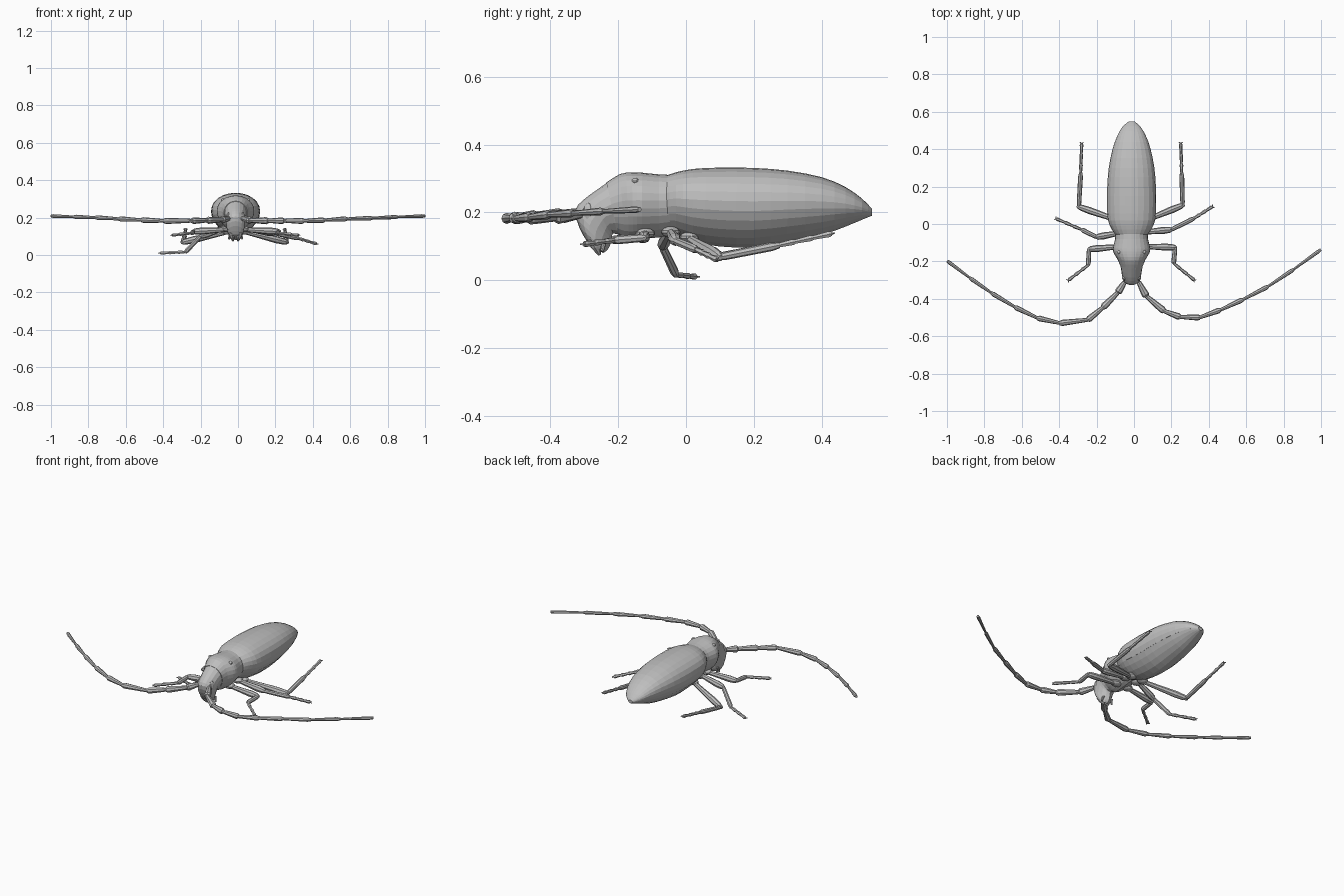
import bpy, bmesh
from math import cos, sin, pi, radians
from mathutils import Vector

if "Cube" in bpy.data.objects:
    bpy.data.objects.remove(bpy.data.objects["Cube"], do_unlink=True)

CX = -0.013  # body axis
shell = bpy.data.materials.new("beetle grey")
shell.use_nodes = True
shell.diffuse_color = (0.52, 0.52, 0.52, 1)
shell.node_tree.nodes["Principled BSDF"].inputs["Base Color"].default_value = (0.52, 0.52, 0.52, 1)


def finish(name, bm):
    bmesh.ops.recalc_face_normals(bm, faces=bm.faces)
    mesh = bpy.data.meshes.new(name)
    bm.to_mesh(mesh)
    bm.free()
    mesh.materials.append(shell)
    bpy.context.scene.collection.objects.link(bpy.data.objects.new(name, mesh))


def skin(bm, loops):
    """Bridge successive closed loops of points and cap both ends."""
    rows = [[bm.verts.new(p) for p in loop] for loop in loops]
    n = len(rows[0])
    for a, b in zip(rows, rows[1:]):
        for i in range(n):
            j = (i + 1) % n
            bm.faces.new((a[i], a[j], b[j], b[i]))
    bm.faces.new(rows[0])
    bm.faces.new(rows[-1])


def refine(rings, steps=2):
    """Smoothly add rings between the given ones."""
    v = [Vector(r) for r in rings]
    out = []
    for i in range(len(v) - 1):
        p, a, b, q = v[max(i - 1, 0)], v[i], v[i + 1], v[min(i + 2, len(v) - 1)]
        for k in range(steps):
            t = k / steps
            out.append(a + t / 2 * ((b - p) + t * (2 * p - 5 * a + 4 * b - q + t * (3 * a - p - 3 * b + q))))
    return out + [v[-1]]


def section(ring, angles, scale=1.0, side=1):
    """Egg-shaped slice between a top point and a bottom point."""
    yt, zt, yb, zb, w = ring
    top, low = Vector((CX, yt, zt)), Vector((CX, yb, zb))
    mid = (top + low) / 2
    pts = []
    for a in angles:
        f = max((1 + sin(a)) / 2, 0) ** 0.78
        p = low.lerp(top, f) + Vector((side * w * cos(a), 0, 0))
        pts.append(mid + (p - mid) * scale)
    return pts


def hull(name, rings, n=24, scale=1.0):
    bm = bmesh.new()
    angles = [2 * pi * i / n + pi / 2 for i in range(n)]
    skin(bm, [section(r, angles, scale) for r in refine(rings)])
    finish(name, bm)


def tube(bm, a, b, profile, n=8):
    """Tapered tube from a to b; profile holds (fraction, radius)."""
    a, b = Vector(a), Vector(b)
    u = (b - a).cross(Vector((0, 0, 1))).normalized()
    v = (b - a).normalized().cross(u)
    skin(bm, [[a.lerp(b, t) + r * (cos(2 * pi * i / n) * u + sin(2 * pi * i / n) * v)
               for i in range(n)] for t, r in profile])


def ball(name, loc, size):
    bm = bmesh.new()
    bmesh.ops.create_uvsphere(bm, u_segments=10, v_segments=7, radius=1)
    for v in bm.verts:
        v.co = Vector(loc) + Vector(v.co[i] * size[i] for i in range(3))
    finish(name, bm)


# Abdomen and the two thin wing covers wrapped over it
trunk = [(-.06, .308, .138, .084), (-.03, .318, .133, .105), (.02, .328, .112, .126),
         (.1, .332, .098, .131), (.2, .331, .095, .13), (.3, .323, .11, .122),
         (.4, .304, .132, .102), (.47, .275, .157, .077), (.52, .24, .178, .048),
         (.549, .21, .19, .014)]
trunk = [(y, zt, y, zb, w) for y, zt, zb, w in trunk]
hull("abdomen", trunk, scale=0.99)
arc = [radians(-30 + 15 * i) for i in range(9)]
for side, label in ((1, "left"), (-1, "right")):
    bm = bmesh.new()
    skin(bm, [section(r, arc, 1.0, side) + section(r, arc[::-1], 0.98, side) for r in refine(trunk)])
    finish(label + "_wing_cover", bm)

# Thorax, and the down-turned head
hull("thorax", [(-.03, .31, -.03, .135, .086), (-.08, .312, -.08, .126, .088),
                (-.13, .317, -.13, .122, .1), (-.16, .318, -.155, .12, .094),
                (-.195, .313, -.18, .122, .075), (-.235, .288, -.2, .135, .062)])
hull("head", [(-.215, .3, -.19, .13, .062), (-.265, .265, -.215, .138, .056),
              (-.305, .235, -.22, .12, .052), (-.327, .205, -.225, .1, .049),
              (-.315, .155, -.235, .086, .044), (-.29, .11, -.245, .08, .032)], n=16)
for s, label in ((1, "left"), (-1, "right")):
    ball(label + "_eye", (CX + s * .037, -.288, .198), (.014, .017, .03))
    ball(label + "_thorax_knob", (CX + s * .068, -.15, .293), (.011, .01, .009))
    bm = bmesh.new()
    tube(bm, (CX + s * .027, -.278, .125), (CX + s * .012, -.255, .075), [(0, .017), (.5, .015), (1, .005)])
    finish(label + "_mandible", bm)
    bm = bmesh.new()
    tube(bm, (CX + s * .028, -.24, .115), (CX + s * .036, -.248, .085), [(0, .007), (1, .005)])
    finish(label + "_palp", bm)
    for y, z, part in ((-.12, .138, "front"), (-.045, .142, "middle"), (.01, .126, "hind")):
        ball(f"{label}_{part}_hip", (CX + s * .04, y, z), (.034, .028, .017))

# Antennae: club-shaped joints that thin toward the tip
left_path = [(.025, -.31, .195), (.065, -.385, .185), (.16, -.465, .183), (.245, -.497, .183),
             (.35, -.5, .182), (.46, -.46, .186), (.58, -.405, .193), (.715, -.335, .197),
             (.85, -.245, .203), (.995, -.14, .208)]
right_path = [(-.05, -.31, .195), (-.085, -.365, .188), (-.165, -.445, .185), (-.245, -.512, .183),
              (-.395, -.53, .182), (-.515, -.503, .187), (-.635, -.445, .193), (-.76, -.37, .2),
              (-.875, -.29, .204), (-.995, -.2, .208)]
for label, path in (("left", left_path), ("right", right_path)):
    bm = bmesh.new()
    for i, (a, b) in enumerate(zip(path, path[1:])):
        r = .0205 - .0013 * i
        tube(bm, a, b, [(0, r * .6), (.3, r * .75), (.92, r), (1.03, r * .7)])
    finish(label + "_antenna", bm)

# Legs: hip, knee, ankle, toe
legs = {
    "left_front": [(.04, -.12, .135), (.22, -.125, .125), (.212, -.21, .118), (.322, -.3, .106)],
    "right_front": [(-.07, -.12, .135), (-.24, -.135, .125), (-.245, -.22, .118), (-.35, -.3, .106)],
    "left_middle": [(.04, -.045, .14), (.2, -.03, .115), (.32, .03, .09), (.418, .092, .06)],
    "right_middle": [(-.06, -.045, .15), (-.2, -.07, .1), (-.28, -.03, .016), (-.415, .028, .01)],
    "left_hind": [(.04, .01, .122), (.26, .1, .068), (.255, .27, .102), (.25, .43, .137)],
    "right_hind": [(-.06, .01, .122), (-.295, .092, .068), (-.285, .27, .102), (-.28, .43, .137)],
}
for label, (hip, knee, ankle, toe) in legs.items():
    bm = bmesh.new()
    tube(bm, hip, knee, [(0, .012), (.35, .015), (.75, .019), (.95, .016), (1.04, .008)])
    tube(bm, knee, ankle, [(-.05, .009), (.1, .012), (.9, .013), (1.03, .009)])
    a, b = Vector(ankle), Vector(toe)
    for k in range(3):
        tube(bm, a.lerp(b, k / 3), a.lerp(b, (k + 1) / 3), [(0, .007), (.85, .01), (1, .007)], 6)
    # Paired claws
    for s in (-1, 1):
        across = (b - a).cross(Vector((0, 0, 1))).normalized() * .01 * s
        tube(bm, b, b + (b - a).normalized() * .008 + across, [(0, .004), (1, .002)], 5)
    finish(label + "_leg", bm)
